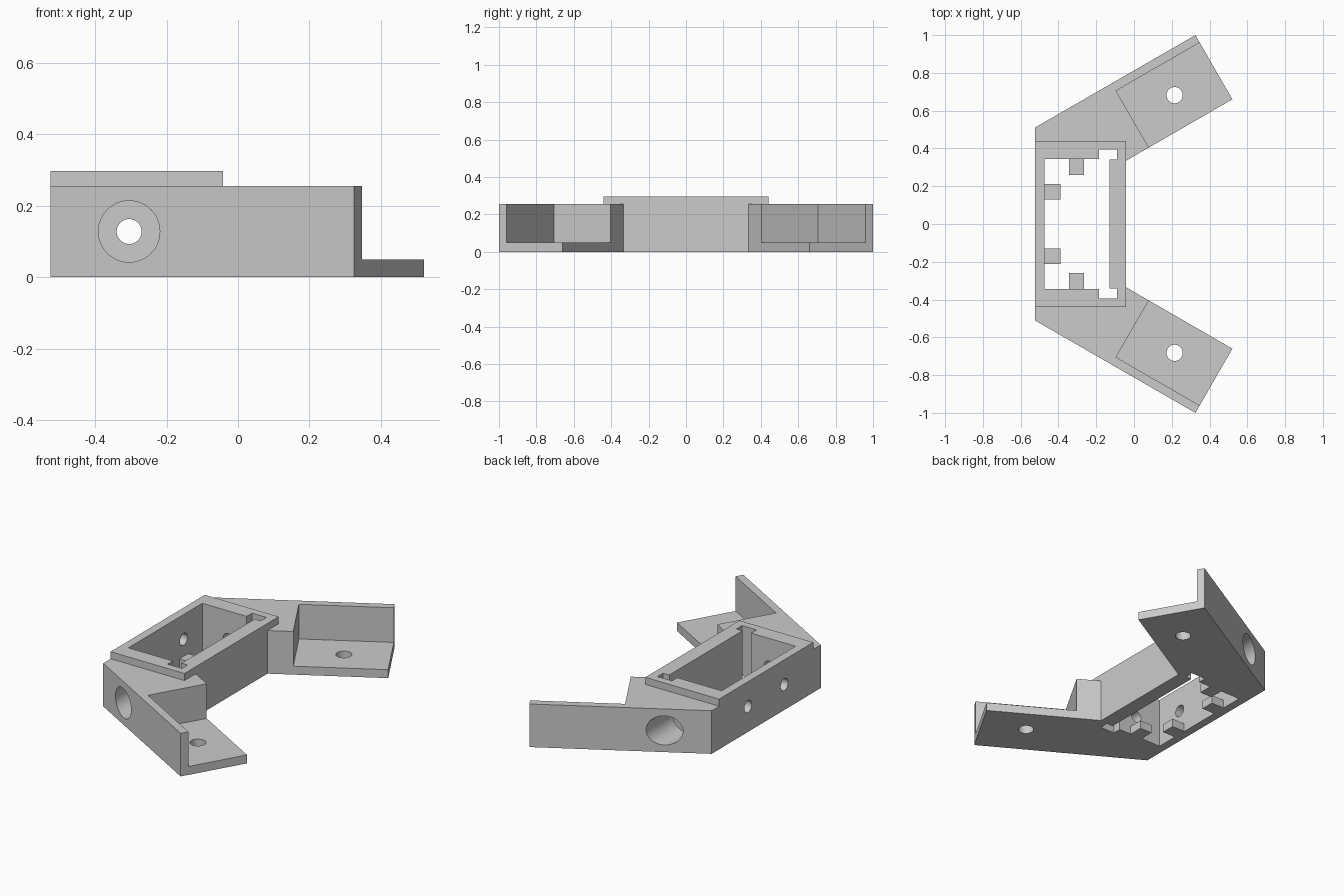
import bpy, bmesh
from mathutils import Matrix, Vector

cube = bpy.data.objects.get("Cube")
if cube:
    bpy.data.objects.remove(cube, do_unlink=True)

grey = bpy.data.materials.new("plain grey")
grey.use_nodes = True
grey.diffuse_color = (0.6, 0.6, 0.6, 1)
grey.node_tree.nodes["Principled BSDF"].inputs["Base Color"].default_value = (0.6, 0.6, 0.6, 1)


def make_object(name, bm):
    bmesh.ops.recalc_face_normals(bm, faces=bm.faces)
    mesh = bpy.data.meshes.new(name)
    bm.to_mesh(mesh)
    bm.free()
    mesh.materials.append(grey)
    obj = bpy.data.objects.new(name, mesh)
    bpy.context.collection.objects.link(obj)
    return obj


def prism(name, points, z0, z1):
    """Extrude a plan outline between two heights."""
    bm = bmesh.new()
    base = bm.faces.new([bm.verts.new((x, y, z0)) for x, y in points])
    top = bmesh.ops.extrude_face_region(bm, geom=[base])["geom"]
    verts = [v for v in top if isinstance(v, bmesh.types.BMVert)]
    bmesh.ops.translate(bm, verts=verts, vec=(0, 0, z1 - z0))
    return make_object(name, bm)


def box(name, x0, x1, y0, y1, z0, z1):
    return prism(name, [(x0, y0), (x1, y0), (x1, y1), (x0, y1)], z0, z1)


def cylinder(name, start, end, radius):
    start, end = Vector(start), Vector(end)
    axis = end - start
    turn = axis.to_track_quat("Z", "Y").to_matrix().to_4x4()
    bm = bmesh.new()
    bmesh.ops.create_cone(bm, cap_ends=True, segments=48, radius1=radius, radius2=radius,
                          depth=axis.length,
                          matrix=Matrix.Translation((start + end) / 2) @ turn)
    return make_object(name, bm)


def combine(target, tool, operation):
    mod = target.modifiers.new(tool.name, "BOOLEAN")
    mod.operation = operation
    mod.solver = "EXACT"
    mod.object = tool
    bpy.context.view_layer.objects.active = target
    bpy.ops.object.modifier_apply(modifier=mod.name)
    bpy.data.objects.remove(tool, do_unlink=True)


def mirrored(half):
    """Complete an outline that is symmetric about the x axis."""
    return half + [(x, -y) for x, y in reversed(half)]


# Bracket plan with two splayed arms, plus the raised collar
bracket = prism("bracket", mirrored([(-0.525, 0.51), (0.325, 1.0), (0.521, 0.66),
                                     (-0.042, 0.335)]), 0, 0.255)
combine(bracket, box("collar", -0.525, -0.042, -0.44, 0.44, 0.2, 0.297), "UNION")

# Open pocket with corner slots
pocket = mirrored([(-0.475, 0.345), (-0.185, 0.345), (-0.185, 0.395),
                   (-0.09, 0.395), (-0.09, 0.342), (-0.13, 0.342)])
combine(bracket, prism("pocket", pocket, -0.1, 0.4), "DIFFERENCE")

along, across = Vector((0.866, 0.5)), Vector((0.5, -0.866))
for s in (1, -1):
    # Recessed mounting shelf on the arm and its screw hole
    corner = Vector((-0.095, 0.705))
    plan = [corner, corner + along * 0.7, corner + along * 0.7 + across * 0.45,
            corner + across * 0.45]
    combine(bracket, prism("shelf_cut", [(p.x, s * p.y) for p in plan], 0.05, 0.5), "DIFFERENCE")
    combine(bracket, cylinder("shelf_hole", (0.215, s * 0.682, -0.1), (0.215, s * 0.682, 0.2),
                              0.043), "DIFFERENCE")
    # Counterbored side hole
    combine(bracket, cylinder("side_hole", (-0.305, s * 0.25, 0.128), (-0.305, s * 0.8, 0.128),
                              0.035), "DIFFERENCE")
    combine(bracket, cylinder("counterbore", (-0.305, s * 0.44, 0.128), (-0.305, s * 0.9, 0.128),
                              0.086), "DIFFERENCE")
    # Hole in the long wall
    combine(bracket, cylinder("wall_hole", (-0.7, s * 0.17, 0.15), (-0.4, s * 0.17, 0.15),
                              0.035), "DIFFERENCE")
    # Support tabs at the pocket floor
    side = "back" if s > 0 else "front"
    box(side + "_end_tab", -0.345, -0.265, s * 0.26, s * 0.345, 0, 0.05)
    box(side + "_wall_tab", -0.475, -0.39, s * 0.13, s * 0.212, 0, 0.05)

# Smooth bores, sharp edges
bpy.ops.object.select_all(action="DESELECT")
bracket.select_set(True)
bpy.context.view_layer.objects.active = bracket
bpy.ops.object.shade_smooth_by_angle(angle=0.5)
